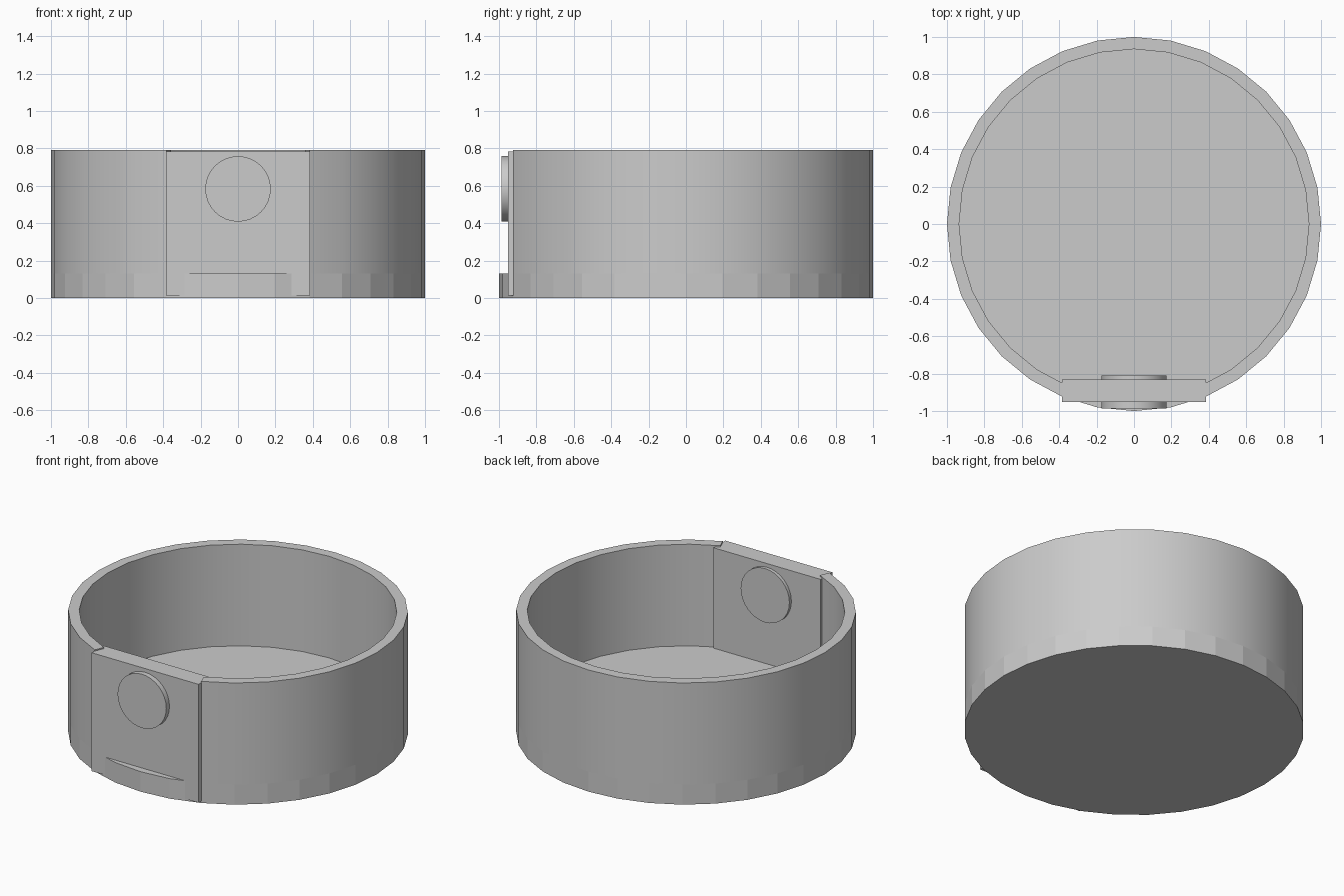
import bpy, bmesh
from math import cos, sin, pi, radians

if "Cube" in bpy.data.objects:
    bpy.data.objects.remove(bpy.data.objects["Cube"])

SIDES = 32
STEP = 2 * pi / SIDES
FLOOR_Z, RIM_Z = 0.13, 0.79
OUTER, INNER = 1.0, 0.935


def smooth(obj, angle=35):
    bpy.ops.object.select_all(action='DESELECT')
    obj.select_set(True)
    bpy.context.view_layer.objects.active = obj
    bpy.ops.object.shade_smooth_by_angle(angle=radians(angle))


# Flat-shaded solid base disc, with a vertex on each axis
bpy.ops.mesh.primitive_cylinder_add(vertices=SIDES, radius=OUTER, depth=FLOOR_Z,
                                    location=(0, 0, FLOOR_Z / 2))
bpy.context.object.name = "base_disc"

# Smooth ring wall, open for four segments at the front
bm = bmesh.new()
profile = [(INNER, FLOOR_Z), (OUTER, FLOOR_Z), (OUTER, RIM_Z), (INNER, RIM_Z)]
rings = []
for i in range(SIDES - 3):
    a = -pi / 2 + (i + 2) * STEP
    rings.append([bm.verts.new((r * cos(a), r * sin(a), z)) for r, z in profile])
for a, b in zip(rings, rings[1:]):
    for j in range(4):
        k = (j + 1) % 4
        bm.faces.new((a[j], b[j], b[k], a[k]))
bm.faces.new(rings[0])
bm.faces.new(rings[-1][::-1])
bmesh.ops.recalc_face_normals(bm, faces=bm.faces)
mesh = bpy.data.meshes.new("ring_wall")
bm.to_mesh(mesh)
bm.free()
wall = bpy.data.objects.new("ring_wall", mesh)
bpy.context.collection.objects.link(wall)
smooth(wall)

# Flat front panel closing the opening
bpy.ops.mesh.primitive_cube_add(size=1, location=(0, -0.8925, 0.3975))
panel = bpy.context.object
panel.name = "front_panel"
panel.scale = (0.768, 0.121, 0.769)
bpy.ops.object.transform_apply(location=False, rotation=False, scale=True)

# Round disc passing through the panel
bpy.ops.mesh.primitive_cylinder_add(vertices=32, radius=0.175, depth=0.175,
                                    location=(0, -0.8985, 0.583),
                                    rotation=(pi / 2, 0, 0))
knob = bpy.context.object
knob.name = "panel_disc"
smooth(knob)
